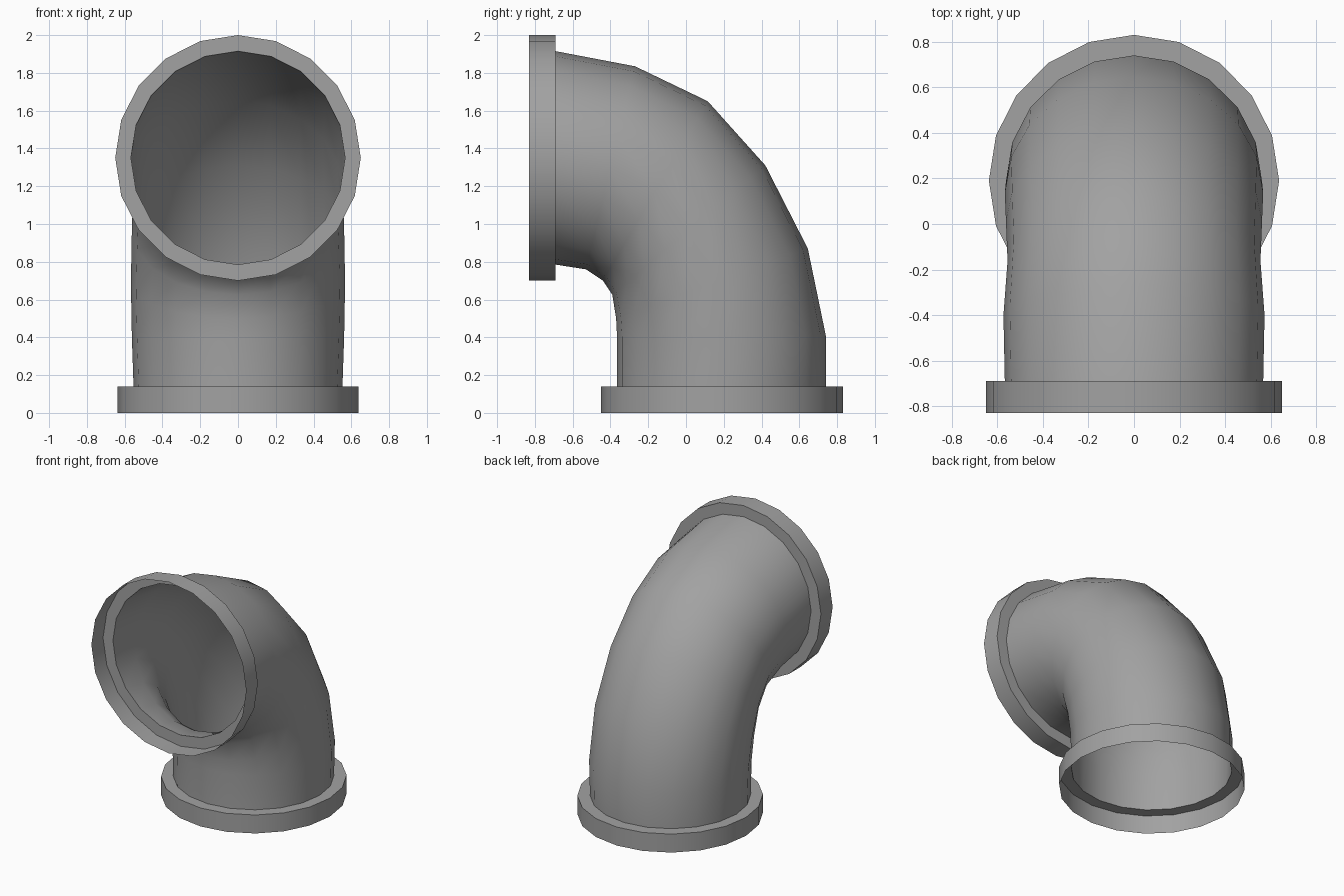
import bpy
import bmesh
from math import sin, cos, tau, radians
from mathutils import Vector

SIDES = 20

cube = bpy.data.objects.get("Cube")
if cube:
    bpy.data.objects.remove(cube, do_unlink=True)

grey = bpy.data.materials.new("pipe grey")
grey.use_nodes = True
colour = (0.36, 0.36, 0.36, 1)
grey.diffuse_color = colour
grey.node_tree.nodes["Principled BSDF"].inputs["Base Color"].default_value = colour


def loft(name, stations):
    """Skin open rings; each station is outer (y, z), inner (y, z), half width in x."""
    bm = bmesh.new()
    rings = []
    for outer, inner, half_width in stations:
        a, b = Vector((0, *outer)), Vector((0, *inner))
        centre, arm, side = (a + b) / 2, (a - b) / 2, Vector((half_width, 0, 0))
        rings.append([bm.verts.new(centre + arm * cos(tau * i / SIDES) + side * sin(tau * i / SIDES))
                      for i in range(SIDES)])
    for r, s in zip(rings, rings[1:]):
        for i in range(SIDES):
            j = (i + 1) % SIDES
            bm.faces.new((r[i], r[j], s[j], s[i]))
    mesh = bpy.data.meshes.new(name)
    bm.to_mesh(mesh)
    bm.free()
    mesh.materials.append(grey)
    obj = bpy.data.objects.new(name, mesh)
    bpy.context.collection.objects.link(obj)
    bpy.ops.object.select_all(action='DESELECT')
    obj.select_set(True)
    bpy.context.view_layer.objects.active = obj
    bpy.ops.object.shade_smooth_by_angle(angle=radians(40))
    return obj


# Bent tube from the front mouth round to the base
bend = [
    ((-0.69, 1.915), (-0.69, 0.785), 0.567),
    ((-0.27, 1.835), (-0.53, 0.76), 0.573),
    ((0.115, 1.65), (-0.44, 0.70), 0.555),
    ((0.42, 1.31), (-0.39, 0.625), 0.562),
    ((0.645, 0.87), (-0.37, 0.50), 0.567),
    ((0.74, 0.41), (-0.365, 0.40), 0.562),
    ((0.74, 0.14), (-0.365, 0.14), 0.553),
]
loft("elbow_tube", bend)

# Open collars: a flat shoulder at the tube end and a thin skirt beyond it
loft("front_collar", [
    ((-0.83, 2.0), (-0.83, 0.70), 0.65),
    ((-0.69, 2.0), (-0.69, 0.70), 0.65),
    bend[0],
])
loft("base_collar", [
    bend[-1],
    ((0.83, 0.14), (-0.45, 0.14), 0.637),
    ((0.83, 0.0), (-0.45, 0.0), 0.637),
])
